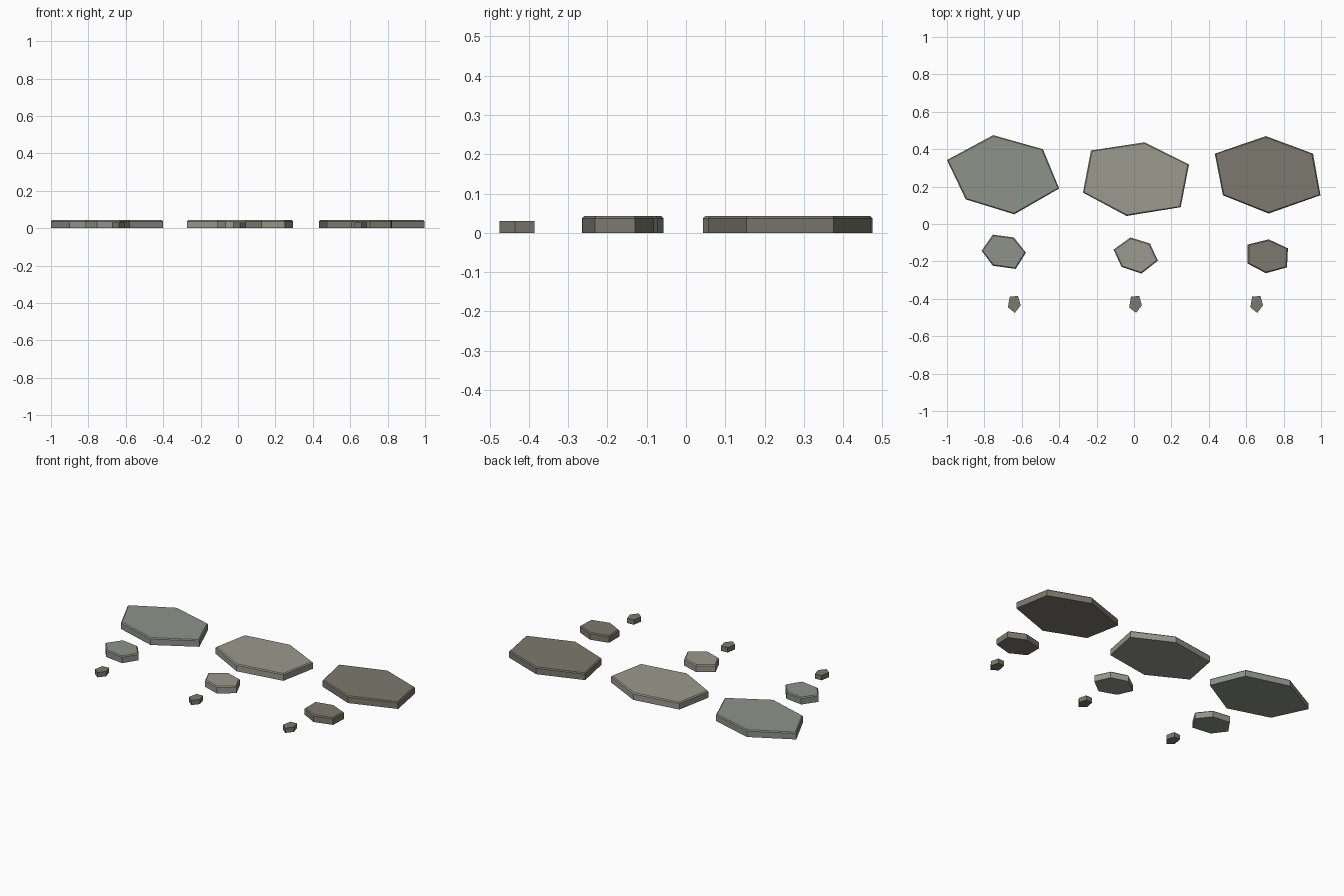
import bpy, bmesh
from mathutils import Vector

if "Cube" in bpy.data.objects:
    bpy.data.objects.remove(bpy.data.objects["Cube"])


def material(name, rgb):
    m = bpy.data.materials.new(name)
    m.diffuse_color = (*rgb, 1)
    m.use_nodes = True
    m.node_tree.nodes["Principled BSDF"].inputs["Base Color"].default_value = m.diffuse_color
    return m


green_grey = material("green_grey_stone", (0.27, 0.29, 0.25))
pale_grey = material("pale_grey_stone", (0.32, 0.32, 0.27))
brown_grey = material("brown_grey_stone", (0.20, 0.19, 0.155))


def stone(name, outline, height, mat, chamfer=0.0):
    """Flat stone: vertical sides, optional chamfered top rim."""
    pts = [Vector(p) for p in outline]
    n = len(pts)
    c = sum(pts, Vector((0, 0))) / n
    rings = [(0, 0), (height - chamfer, 0)]
    if chamfer:
        rings.append((height, chamfer))
    bm = bmesh.new()
    loops = []
    for z, inset in rings:
        loops.append([bm.verts.new((*(p - (p - c).normalized() * inset * 1.15), z)) for p in pts])
    for lo, hi in zip(loops, loops[1:]):
        for i in range(n):
            j = (i + 1) % n
            bm.faces.new((lo[i], lo[j], hi[j], hi[i]))
    bm.faces.new(loops[0])
    bm.faces.new(loops[-1])
    bmesh.ops.recalc_face_normals(bm, faces=bm.faces)
    me = bpy.data.meshes.new(name)
    bm.to_mesh(me)
    bm.free()
    me.materials.append(mat)
    ob = bpy.data.objects.new(name, me)
    bpy.context.collection.objects.link(ob)


# Large paving slabs
stone("large_slab_left", [(-1, .342), (-.753, .475), (-.487, .4), (-.4, .19),
                          (-.64, .052), (-.9, .132)], .043, green_grey, .006)
stone("large_slab_middle", [(-.23, .393), (.057, .437), (.294, .318), (.25, .09),
                            (-.04, .043), (-.273, .168)], .043, pale_grey, .006)
stone("large_slab_right", [(.432, .376), (.705, .47), (.957, .376), (.997, .154),
                           (.72, .056), (.475, .154)], .043, brown_grey, .006)

# Small stepping stones
stone("small_stone_left", [(-.815, -.143), (-.755, -.057), (-.642, -.072), (-.578, -.153),
                           (-.632, -.24), (-.755, -.223)], .043, green_grey, .006)
stone("small_stone_middle", [(-.109, -.137), (-.02, -.072), (.085, -.104), (.128, -.196),
                             (.04, -.265), (-.067, -.229)], .043, pale_grey, .006)
stone("small_stone_right", [(.608, -.11), (.72, -.082), (.823, -.13), (.818, -.232),
                            (.705, -.263), (.608, -.212)], .043, brown_grey, .006)

# Pebbles, one shared shape
pebble = [(-.023, .042), (.021, .045), (.035, -.005), (.004, -.045), (-.033, -.016)]
for side, x in (("left", -.641), ("middle", .007), ("right", .655)):
    stone("pebble_" + side, [(x + px, -.43 + py) for px, py in pebble], .03, brown_grey)
